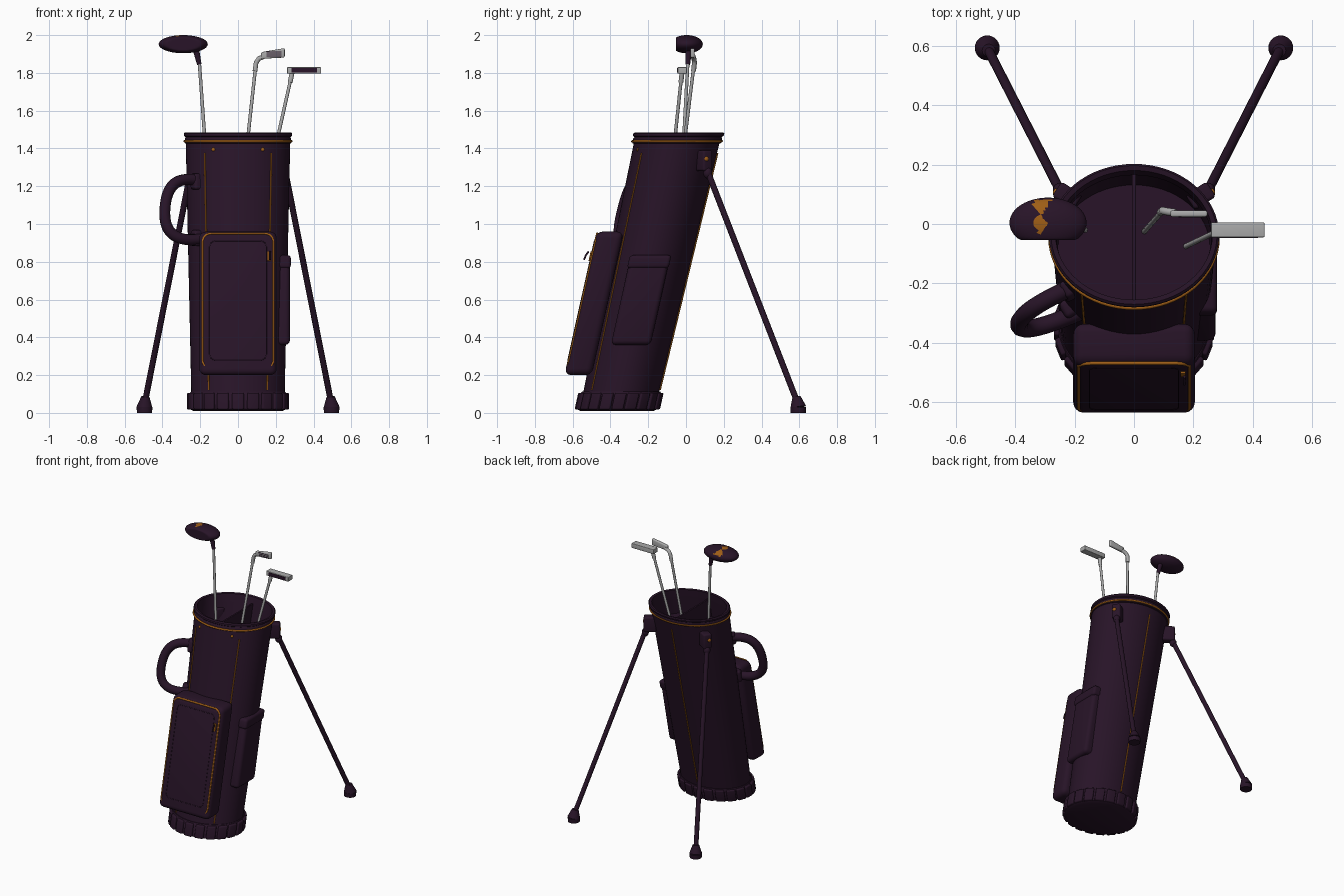
import bpy, bmesh, math
from mathutils import Vector, Matrix

cube = bpy.data.objects.get("Cube")
if cube:
    bpy.data.objects.remove(cube, do_unlink=True)


def material(name, rgb):
    m = bpy.data.materials.new(name)
    m.use_nodes = True
    m.diffuse_color = (*rgb, 1)
    m.node_tree.nodes["Principled BSDF"].inputs["Base Color"].default_value = (*rgb, 1)
    return m


PURPLE = material("dark purple", (0.021, 0.007, 0.021))
ORANGE = material("amber", (0.34, 0.11, 0.008))
SILVER = material("silver", (0.4, 0.4, 0.4))


def lean(ob):
    """Shear an upright part along the sloping axis of the bag."""
    for v in ob.data.vertices:
        v.co.y += 0.223 * v.co.z - 0.368
    return ob


def half(z):
    """Half width and half depth of the bag at a height."""
    return 0.245 + 0.022 * z, 0.198 + 0.02 * z


def on_bag(x, z, side, lift=0.0):
    rx, ry = half(z)
    return Vector((x, side * (ry * math.sqrt(1 - (x / rx) ** 2) + lift), z))


def finish(name, bm, mat, smooth=True):
    bmesh.ops.recalc_face_normals(bm, faces=bm.faces[:])
    me = bpy.data.meshes.new(name)
    bm.to_mesh(me)
    bm.free()
    me.materials.append(mat)
    ob = bpy.data.objects.new(name, me)
    bpy.context.collection.objects.link(ob)
    if smooth:
        bpy.ops.object.select_all(action='DESELECT')
        ob.select_set(True)
        bpy.context.view_layer.objects.active = ob
        bpy.ops.object.shade_smooth_by_angle(angle=math.radians(40))
    return ob


def loft(name, rings, mat, n=64, closed=False):
    """Stack elliptical rings given as (z, half width, half depth)."""
    bm = bmesh.new()
    loops = [[bm.verts.new((rx * math.cos(a), ry * math.sin(a), z))
              for a in (2 * math.pi * i / n for i in range(n))] for z, rx, ry in rings]
    pairs = list(zip(loops, loops[1:]))
    if closed:
        pairs.append((loops[-1], loops[0]))
    for lo, hi in pairs:
        for i in range(n):
            j = (i + 1) % n
            bm.faces.new((lo[i], lo[j], hi[j], hi[i]))
    if not closed:
        bm.faces.new(loops[0])
        bm.faces.new(loops[-1])
    return finish(name, bm, mat)


def box(name, centre, size, mat, bevel=0.0, turn=0.0):
    bm = bmesh.new()
    bmesh.ops.create_cube(bm, size=1, matrix=Matrix.Diagonal((*size, 1)))
    if bevel:
        bmesh.ops.bevel(bm, geom=bm.edges[:], offset=bevel, segments=4, profile=0.5, affect='EDGES')
    bm.transform(Matrix.Translation(centre) @ Matrix.Rotation(turn, 4, 'Z'))
    return finish(name, bm, mat)


def rod(name, a, b, r1, r2, mat, n=16):
    a, b = Vector(a), Vector(b)
    bm = bmesh.new()
    bmesh.ops.create_cone(bm, cap_ends=True, segments=n, radius1=r1, radius2=r2, depth=(b - a).length)
    bm.transform(Matrix.Translation((a + b) / 2) @ (b - a).to_track_quat('Z', 'Y').to_matrix().to_4x4())
    return finish(name, bm, mat)


def ball(name, centre, size, mat, n=16):
    bm = bmesh.new()
    bmesh.ops.create_uvsphere(bm, u_segments=n, v_segments=n // 2, radius=1,
                              matrix=Matrix.Translation(centre) @ Matrix.Diagonal((*size, 1)))
    return finish(name, bm, mat)


def tube(name, pts, r, mat, cyclic=False, spline='POLY'):
    cu = bpy.data.curves.new(name, 'CURVE')
    cu.dimensions = '3D'
    cu.bevel_depth, cu.bevel_resolution, cu.resolution_u = r, 3, 10
    cu.use_fill_caps = True
    s = cu.splines.new(spline)
    s.points.add(len(pts) - 1)
    for p, q in zip(s.points, pts):
        p.co = (*q, 1)
    s.use_cyclic_u = cyclic
    if spline == 'NURBS':
        s.order_u, s.use_endpoint_u = 4, True
    cu.materials.append(mat)
    ob = bpy.data.objects.new(name, cu)
    bpy.context.collection.objects.link(ob)
    bpy.ops.object.select_all(action='DESELECT')
    ob.select_set(True)
    bpy.context.view_layer.objects.active = ob
    bpy.ops.object.convert(target='MESH')
    bpy.ops.object.shade_smooth_by_angle(angle=math.radians(60))
    return bpy.context.view_layer.objects.active


def rounded_rect(w, z0, z1, r, y):
    pts = []
    for k, (sx, z) in enumerate(((1, z1 - r), (-1, z1 - r), (-1, z0 + r), (1, z0 + r))):
        for i in range(7):
            a = math.pi / 2 * (k + i / 6)
            pts.append((sx * (w - r) + r * math.cos(a), y, z + r * math.sin(a)))
    return pts


# Bag body with open top, rim and base
lean(loft("bag_body", [(0.06, *half(0.06)), (0.5, *half(0.5)), (1, *half(1)), (1.45, *half(1.45)),
                       (1.45, 0.264, 0.217), (1.3, 0.256, 0.21)], PURPLE))
lean(loft("top_rim", [(1.425, 0.272, 0.226), (1.428, 0.281, 0.235), (1.452, 0.281, 0.235),
                      (1.46, 0.277, 0.231), (1.466, 0.286, 0.24), (1.478, 0.287, 0.241),
                      (1.485, 0.28, 0.234), (1.482, 0.264, 0.218), (1.43, 0.26, 0.214)],
          PURPLE, closed=True))
ring = [(0.283 * math.cos(a), 0.237 * math.sin(a), 1.438)
        for a in (2 * math.pi * i / 64 for i in range(64))]
lean(tube("rim_piping", ring, 0.006, ORANGE, cyclic=True))
lean(box("top_divider", (0, 0, 1.37), (0.014, 0.43, 0.14), PURPLE, 0.004))
lean(loft("base_ring", [(0.01, 0.235, 0.193), (0.02, 0.255, 0.213), (0.1, 0.258, 0.215),
                        (0.112, 0.25, 0.207)], PURPLE))
for i in range(20):
    a = 2 * math.pi * i / 20
    turn = math.atan2(math.sin(a) / 0.21, math.cos(a) / 0.255)
    lean(box("base_block", (0.25 * math.cos(a), 0.206 * math.sin(a), 0.062),
             (0.04, 0.062, 0.088), PURPLE, 0.008, turn))

# Seams and rivets
for s in (-1, 1):
    lean(tube("front_seam", [on_bag(s * (0.153 + 0.017 * z), z, -1, 0.001)
                             for z in (0.12, 0.55, 0.95, 1.375)], 0.0045, ORANGE))
    lean(ball("front_rivet", on_bag(s * 0.13, 1.395, -1), (0.01, 0.006, 0.01), ORANGE))
lean(tube("back_seam", [on_bag(0, z, 1, 0.003) for z in (0.12, 0.75, 1.375)], 0.0045, ORANGE))

# Front pocket with piping, stitching and zip pull
lean(box("front_pocket", (0, -0.248, 0.58), (0.41, 0.145, 0.76), PURPLE, 0.035))
lean(tube("pocket_piping", rounded_rect(0.187, 0.235, 0.95, 0.045, -0.314), 0.006, ORANGE, True))
lean(tube("pocket_stitching", rounded_rect(0.15, 0.28, 0.91, 0.03, -0.32), 0.0025, PURPLE, True))
lean(box("zip_pull", (0.165, -0.323, 0.83), (0.018, 0.009, 0.05), ORANGE, 0.002))
tube("zip_tab", [(0.17, -0.515, 0.855), (0.17, -0.53, 0.835), (0.17, -0.54, 0.81)], 0.005, PURPLE)

# Side pocket with flap
lean(box("side_pocket", (0.225, -0.005, 0.59), (0.1, 0.21, 0.46), PURPLE, 0.025))
lean(box("side_pocket_flap", (0.23, -0.005, 0.8), (0.1, 0.22, 0.07), PURPLE, 0.018))

# Carry handle
tube("carry_handle", [(-0.18, -0.2, 1.225), (-0.26, -0.235, 1.245), (-0.36, -0.29, 1.23),
                      (-0.395, -0.335, 1.08), (-0.38, -0.365, 0.94), (-0.27, -0.335, 0.905),
                      (-0.17, -0.29, 0.925)], 0.03, PURPLE, spline='NURBS')
for z in (1.225, 0.925):
    lean(box("handle_mount", (-0.215, -0.125, z), (0.06, 0.06, 0.085), PURPLE, 0.015, math.radians(30)))

# Stand legs, mirrored
for s in (-1, 1):
    box("leg_hinge", (s * 0.225, 0.095, 1.335), (0.085, 0.06, 0.11), PURPLE, 0.012, s * math.radians(33))
    ball("hinge_rivet", (s * 0.261, 0.105, 1.345), (0.013, 0.015, 0.015), ORANGE)
    ball("hinge_knuckle", (s * 0.25, 0.115, 1.27), (0.024, 0.024, 0.03), PURPLE)
    rod("stand_leg", (s * 0.248, 0.11, 1.29), (s * 0.492, 0.588, 0.06), 0.016, 0.016, PURPLE)
    rod("leg_foot", (s * 0.495, 0.594, 0.03), (s * 0.49, 0.585, 0.085), 0.042, 0.022, PURPLE, 24)
    rod("leg_foot_sole", (s * 0.495, 0.594, 0), (s * 0.495, 0.594, 0.03), 0.04, 0.042, PURPLE, 24)

# Driver with painted crown
driver = ball("driver_head", (0, 0, 0), (0.13, 0.085, 0.048), PURPLE, 48)
driver.data.materials.append(ORANGE)
for v in driver.data.vertices:
    v.co.y = max(v.co.y, -0.058)
    v.co += Vector((-0.29, 0.004, 1.952))
for p in driver.data.polygons:
    x, y, z = p.center
    lower = abs(x + 0.318) + abs(y) * 0.8 < 0.028
    upper = 0.032 < y < 0.08 and abs(x + 0.313) < (y - 0.025) * 0.6
    if z > 1.96 and (lower or upper):
        p.material_index = 1
rod("driver_hosel", (-0.205, 0.01, 1.845), (-0.225, 0.015, 1.935), 0.012, 0.018, PURPLE)
rod("driver_shaft", (-0.165, -0.02, 1.3), (-0.205, 0.01, 1.86), 0.009, 0.009, SILVER)

# Iron with grooved blade
rod("iron_shaft", (0.035, -0.025, 1.3), (0.094, 0.042, 1.84), 0.009, 0.009, SILVER)
tube("iron_hosel", [(0.09, 0.04, 1.81), (0.096, 0.045, 1.855), (0.11, 0.042, 1.875),
                    (0.14, 0.038, 1.888)], 0.013, SILVER)
blade = box("iron_blade", (0.185, 0.035, 1.897), (0.125, 0.022, 0.05), SILVER, 0.008)
for v in blade.data.vertices:
    t = (v.co.x - 0.12) / 0.125
    v.co.z = 1.892 + 0.014 * t + (v.co.z - 1.897) * (0.7 + 0.3 * t)
for i in range(3):
    z = 1.89 + 0.01 * i
    box("iron_groove", (0.19, 0.0235, z), (0.08, 0.003, 0.004), PURPLE)

# Putter with dark face
rod("putter_shaft", (0.175, -0.075, 1.3), (0.28, -0.025, 1.77), 0.009, 0.009, SILVER)
rod("putter_hosel", (0.276, -0.027, 1.75), (0.288, -0.02, 1.81), 0.013, 0.013, SILVER)
box("putter_head", (0.35, -0.02, 1.813), (0.18, 0.05, 0.034), SILVER, 0.004)
box("putter_face", (0.35, -0.0455, 1.813), (0.135, 0.004, 0.024), PURPLE)
